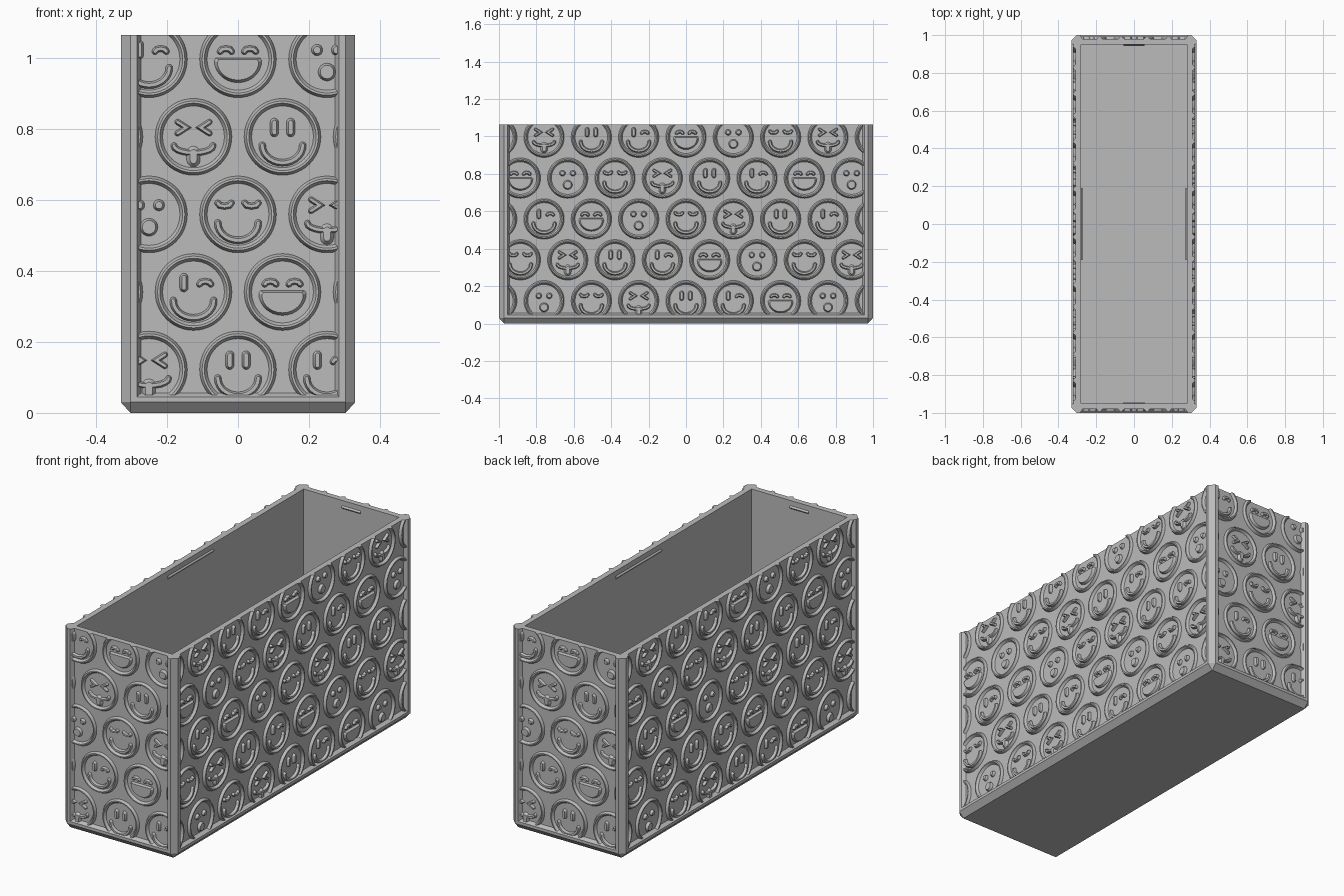
import bpy, bmesh
from math import sin, cos, pi, atan2, radians
from mathutils import Matrix, Vector

if "Cube" in bpy.data.objects:
    bpy.data.objects.remove(bpy.data.objects["Cube"])

HX, HY, TOP = 0.33, 1.0, 1.065      # half sizes and height
CH, RECESS, WALL = 0.027, 0.02, 0.05  # corner chamfer, panel depth, wall thickness
FLOOR, RELIEF = 0.056, 0.013

grey = bpy.data.materials.new("mid grey")
grey.use_nodes = True
grey.diffuse_color = (0.5, 0.5, 0.5, 1)
grey.node_tree.nodes["Principled BSDF"].inputs["Base Color"].default_value = (0.5, 0.5, 0.5, 1)


def finish(bm, name, smooth=False):
    bmesh.ops.recalc_face_normals(bm, faces=bm.faces)
    mesh = bpy.data.meshes.new(name)
    bm.to_mesh(mesh)
    bm.free()
    mesh.materials.append(grey)
    ob = bpy.data.objects.new(name, mesh)
    bpy.context.collection.objects.link(ob)
    if smooth:
        bpy.ops.object.select_all(action="DESELECT")
        ob.select_set(True)
        bpy.context.view_layer.objects.active = ob
        bpy.ops.object.shade_smooth_by_angle(angle=radians(30))
    return ob


def loft(bm, loops, caps=True, ring=False):
    """Skin closed loops of equal length, capped or joined end to end."""
    rows = [[bm.verts.new(p) for p in loop] for loop in loops]
    n = len(rows[0])
    pairs = list(zip(rows, rows[1:])) + ([(rows[-1], rows[0])] if ring else [])
    for a, b in pairs:
        for i in range(n):
            j = (i + 1) % n
            bm.faces.new((a[i], a[j], b[j], b[i]))
    if caps and not ring:
        bm.faces.new(rows[0])
        bm.faces.new(rows[-1])
    return rows


def around(corner):
    """Repeat a corner profile, given as insets from both sides, at all four corners."""
    pts = []
    for sx, sy in ((1, 1), (-1, 1), (-1, -1), (1, -1)):
        row = corner if sx * sy > 0 else corner[::-1]
        pts += [(sx * (HX - a), sy * (HY - b)) for a, b in row]
    return pts


def level(pts, z):
    return [(x, y, z) for x, y in pts]


# Base slab with chamfered lower edge and sloped frame edge
def octagon(inset, c):
    return around([(inset, inset + c), (inset + c, inset)])


bm = bmesh.new()
loft(bm, [level(octagon(CH, 0.001), 0), level(octagon(0, CH), 0.03),
          level(octagon(0, CH), 0.045), level(octagon(RECESS, 0.01), FLOOR)])
finish(bm, "base")

# Walls with corner posts in one footprint
half = [(CH, 0), (0.045, 0), (0.057, RECESS)]
outline = around([(b, a) for a, b in half[::-1]] + half)
bm = bmesh.new()
outer = loft(bm, [level(outline, 0.045), level(outline, TOP)], caps=False)
inner_line = around([(WALL, WALL)])
inner = loft(bm, [level(inner_line, 0.045), level(inner_line, TOP)], caps=False)
for k in (0, 1):
    edges = []
    for row in (outer[k], inner[k]):
        edges += [bm.edges.get((row[i - 1], row[i])) for i in range(len(row))]
    bmesh.ops.triangle_fill(bm, edges=edges, use_beauty=True)
finish(bm, "walls_and_corner_posts")


# Shapes for the raised faces: u to the right, v up, d outward
def at(pts, d):
    return [(u, -d, v) for u, v in pts]


def plate(bm, base, top):
    loft(bm, [at(base, -0.004), at(base, 0), at(top, RELIEF)])


def disc(bm, u, v, r):
    def circle(q):
        return [(u + q * cos(k * pi / 12), v + q * sin(k * pi / 12)) for k in range(24)]
    plate(bm, circle(r), circle(r - 0.006))


def stroke(bm, pts, w):
    """Raised band along an open path with round ends."""
    p = [Vector(q) for q in pts]

    def outline(r):
        left, right = [], []
        for i in range(1, len(p) - 1):
            a, b = (p[i] - p[i - 1]).normalized(), (p[i + 1] - p[i]).normalized()
            t = (a + b).normalized()
            off = Vector((-t.y, t.x)) * r / t.dot(a)
            left.append(p[i] + off)
            right.append(p[i] - off)

        def cap(end, before):
            d = end - before
            ang = atan2(d.y, d.x)
            return [end + r * Vector((cos(ang + s), sin(ang + s)))
                    for s in (pi / 2 - k * pi / 6 for k in range(7))]
        return left + cap(p[-1], p[-2]) + right[::-1] + cap(p[0], p[1])
    plate(bm, outline(w), outline(w * 0.5))


def arc(u, v, rx, rz, n=8):
    """Half ellipse through u-rx .. u+rx; a negative rz hangs down."""
    return [(u - rx * cos(k * pi / n), v + rz * sin(k * pi / n)) for k in range(n + 1)]


def rim(bm, u, v):
    profile = [(0.108, -0.004), (0.108, 0), (0.101, RELIEF), (0.095, RELIEF), (0.087, 0), (0.087, -0.004)]
    loft(bm, [[(u + r * cos(k * pi / 24), -d, v + r * sin(k * pi / 24)) for k in range(48)]
              for r, d in profile], ring=True)


def tall_eye(bm, u, v):
    stroke(bm, [(u, v + 0.012), (u, v + 0.041)], 0.012)


def arched_eye(bm, u, v):
    stroke(bm, arc(u, v + 0.022, 0.016, 0.008, 4), 0.009)


def smile(bm, u, v):
    stroke(bm, arc(u, v - 0.024, 0.057, -0.049, 14), 0.01)


def surprised(bm, u, v):
    for s in (-1, 1):
        disc(bm, u + s * 0.028, v + 0.026, 0.016)
    disc(bm, u, v - 0.036, 0.025)


def content(bm, u, v):
    for s in (-1, 1):
        stroke(bm, arc(u + s * 0.038, v + 0.032, 0.019, -0.009, 4), 0.009)
    smile(bm, u, v)


def tongue_out(bm, u, v):
    for s in (-1, 1):
        stroke(bm, [(u + s * 0.045, v + 0.042), (u + s * 0.02, v + 0.026), (u + s * 0.045, v + 0.01)], 0.008)
    stroke(bm, arc(u, v - 0.025, 0.055, -0.02, 10), 0.009)
    stroke(bm, [(u, v - 0.045), (u, v - 0.066)], 0.019)


def happy(bm, u, v):
    for s in (-1, 1):
        tall_eye(bm, u + s * 0.023, v)
    smile(bm, u, v)


def wink(bm, u, v):
    tall_eye(bm, u - 0.027, v)
    arched_eye(bm, u + 0.033, v)
    smile(bm, u, v)


def grin(bm, u, v):
    for s in (-1, 1):
        arched_eye(bm, u + s * 0.034, v)
    mouth = arc(u, v - 0.004, 0.067, -0.062, 14)
    mouth = [(u - 0.062, v + 0.004)] + mouth + [(u + 0.062, v + 0.004)]
    plate(bm, mouth, [(u + (a - u) * 0.87, v - 0.025 + (b - v + 0.025) * 0.82) for a, b in mouth])


FACES = [surprised, content, tongue_out, happy, wink, grin]
ROW_START = [3, 4, 1, 2, 5]   # face nearest the middle of each row


def relief(name, half_width, distance, pitch, turn):
    bm = bmesh.new()
    for row, start in enumerate(ROW_START):
        v = 0.122 + 0.2185 * row
        for i in range(-5, 6):
            u = (i - 0.5 * (row % 2)) * pitch
            if abs(u) < half_width + 0.1:
                rim(bm, u, v)
                FACES[(start + i) % 6](bm, u, v)
    # Trim to the panel and close the cut ends
    for co, no in (((half_width, 0, 0), (1, 0, 0)), ((-half_width, 0, 0), (-1, 0, 0)),
                   ((0, 0, TOP), (0, 0, 1)), ((0, 0, FLOOR - 0.006), (0, 0, -1))):
        cut = bmesh.ops.bisect_plane(bm, geom=bm.verts[:] + bm.edges[:] + bm.faces[:],
                                     plane_co=co, plane_no=no, clear_outer=True)
        edges = [e for e in cut["geom_cut"] if isinstance(e, bmesh.types.BMEdge)]
        bmesh.ops.edgenet_fill(bm, edges=edges)
    bmesh.ops.transform(bm, verts=bm.verts, matrix=Matrix.Rotation(turn, 4, "Z")
                        @ Matrix.Translation((0, -distance, 0)))
    finish(bm, name, smooth=True)


# Wedge-shaped lid ridge inside each wall
def ridge(name, half_length, distance, turn):
    bm = bmesh.new()
    wedge = [(0.002, 1.04), (-0.007, 1.03), (0.002, 1.02)]
    loft(bm, [[(s * half_length, -distance - d, z) for d, z in wedge] for s in (-1, 1)])
    bmesh.ops.transform(bm, verts=bm.verts, matrix=Matrix.Rotation(turn, 4, "Z"))
    finish(bm, name)


for k, side in enumerate(("front", "left", "back", "right")):
    across, depth = (HX, HY) if k % 2 == 0 else (HY, HX)
    relief(side + "_raised_faces", across - 0.05, depth - RECESS,
           0.2507 if k % 2 == 0 else 0.253, k * pi / 2)
    ridge(side + "_lid_ridge", 0.055 if k % 2 == 0 else 0.19, depth - WALL, k * pi / 2)
